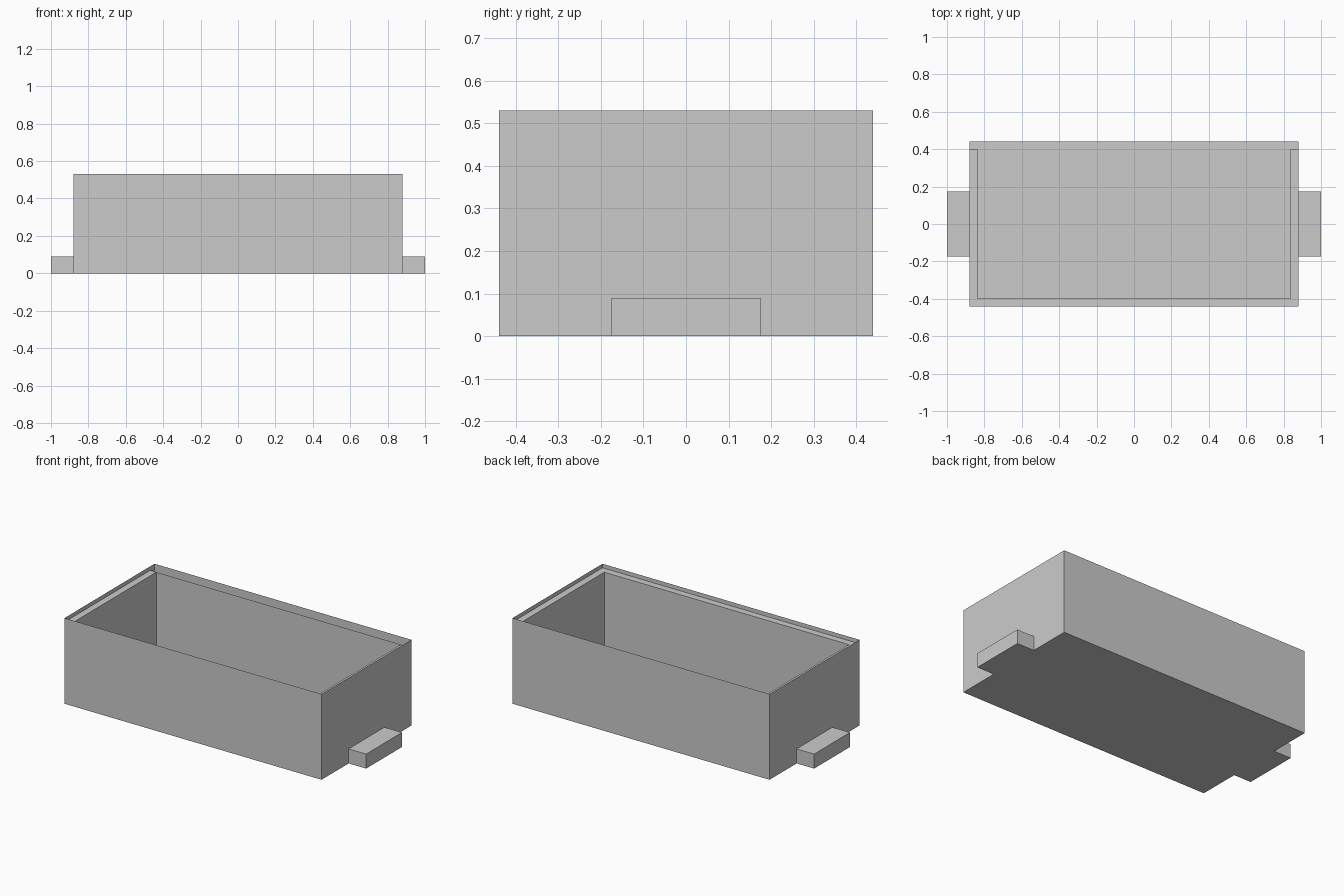
import bpy, bmesh

cube = bpy.data.objects.get("Cube")
if cube:
    bpy.data.objects.remove(cube, do_unlink=True)

X, Y, H = 0.88, 0.44, 0.53      # outer half sizes and height
IX, IY, LEDGE = 0.838, 0.398, 0.505  # inner half sizes and ledge height

grey = bpy.data.materials.new("light grey")
grey.use_nodes = True
grey.diffuse_color = (0.6, 0.6, 0.6, 1)
grey.node_tree.nodes["Principled BSDF"].inputs["Base Color"].default_value = (0.6, 0.6, 0.6, 1)


def add_object(name, bm):
    mesh = bpy.data.meshes.new(name)
    bm.to_mesh(mesh)
    bm.free()
    mesh.materials.append(grey)
    obj = bpy.data.objects.new(name, mesh)
    bpy.context.collection.objects.link(obj)
    return obj


def box(name, x0, x1, y0, y1, z0, z1, open_top=False, open_bottom=False, inward=False):
    """Axis-aligned box that may lack its lid or floor."""
    bm = bmesh.new()
    verts = bmesh.ops.create_cube(bm, size=1)["verts"]
    for v in verts:
        v.co.x = x1 if v.co.x > 0 else x0
        v.co.y = y1 if v.co.y > 0 else y0
        v.co.z = z1 if v.co.z > 0 else z0
    bm.normal_update()
    drop = [f for f in bm.faces
            if (open_top and f.normal.z > 0.5) or (open_bottom and f.normal.z < -0.5)]
    bmesh.ops.delete(bm, geom=drop, context="FACES")
    if inward:
        bmesh.ops.reverse_faces(bm, faces=bm.faces[:])
    return add_object(name, bm)


# Thin outer shell with floor, and the lining walls inside it
box("outer_shell", -X, X, -Y, Y, 0, H, open_top=True)
box("inner_lining", -IX, IX, -IY, IY, 0, LEDGE, open_top=True, open_bottom=True, inward=True)

# Ledge below the rim on three sides; the back stays open
bm = bmesh.new()
for x0, x1, y0, y1 in ((-X, -IX, -Y, IY), (IX, X, -Y, IY), (-IX, IX, -Y, -IY)):
    bm.faces.new([bm.verts.new((x, y, LEDGE))
                  for x, y in ((x0, y0), (x1, y0), (x1, y1), (x0, y1))])
bmesh.ops.remove_doubles(bm, verts=bm.verts[:], dist=0.0001)
add_object("rim_ledge", bm)

# Mounting tabs at both ends
for name, x0, x1 in (("right_tab", -1, -X), ("left_tab", X, 1)):
    box(name, x0, x1, -0.175, 0.175, 0, 0.09)
